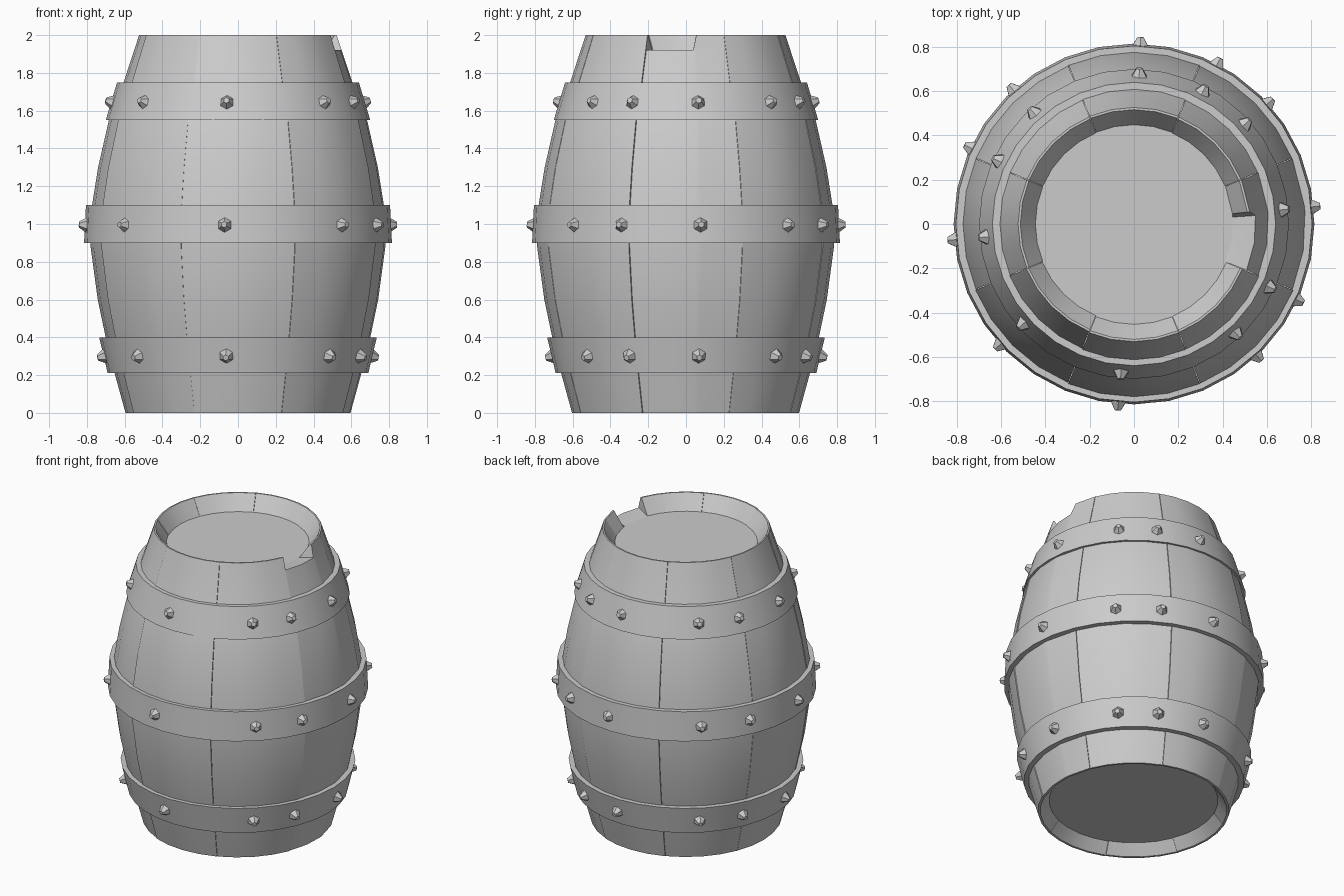
import bpy, bmesh, math, random
from mathutils import Vector, Matrix

if "Cube" in bpy.data.objects:
    bpy.data.objects.remove(bpy.data.objects["Cube"])

random.seed(4)


def finish(name, bm, angle=40):
    bmesh.ops.recalc_face_normals(bm, faces=bm.faces)
    me = bpy.data.meshes.new(name)
    bm.to_mesh(me)
    bm.free()
    ob = bpy.data.objects.new(name, me)
    bpy.context.collection.objects.link(ob)
    bpy.ops.object.select_all(action='DESELECT')
    ob.select_set(True)
    bpy.context.view_layer.objects.active = ob
    bpy.ops.object.shade_smooth_by_angle(angle=math.radians(angle))
    return ob


def sweep(bm, rings, closed):
    """Bridge a list of closed cross-sections, each a list of points."""
    vs = [[bm.verts.new(p) for p in ring] for ring in rings]
    n, m = len(vs), len(vs[0])
    for i in range(n if closed else n - 1):
        a, b = vs[i], vs[(i + 1) % n]
        for j in range(m):
            k = (j + 1) % m
            bm.faces.new((a[j], a[k], b[k], b[j]))
    if not closed:
        bm.faces.new(vs[0])
        bm.faces.new(vs[-1])


def polar(r, deg, z):
    a = math.radians(deg)
    return (r * math.cos(a), r * math.sin(a), z)


# Stave cross-section: outside going up, then the bevelled inside going down
outer = [(.60, 0), (.655, .2), (.705, .4), (.747, .6), (.785, .88), (.785, 1.0),
         (.777, 1.1), (.745, 1.3), (.688, 1.55), (.61, 1.75), (.528, 2.0)]
inner = [(.518, 2.0), (.45, 1.9), (.50, 1.75), (.68, 1.3), (.70, 1.0),
         (.68, .7), (.56, .2), (.53, .07), (.585, 0)]

# Eight curved staves; the one on +x has a broken top
for i in range(8):
    steps = [-22.4, -11.2, 0, 11.2, 22.4] if i else [-22.4, -9, 4, 6, 22.4]
    off = random.uniform(-.005, .004)
    rings = []
    for d in steps:
        low = i == 0 and d < 5
        ring = []
        for r, z in outer + inner:
            if low and z == 2.0:
                r, z = r + .025, 1.92
            ring.append(polar(r + off, i * 45 + d, z))
        rings.append(ring)
    bm = bmesh.new()
    sweep(bm, rings, False)
    finish(f"stave_{i + 1}", bm)

# Recessed lid and base
for name, r, z in (("lid", .465, 1.885), ("base", .545, .085)):
    bm = bmesh.new()
    bmesh.ops.create_cone(bm, cap_ends=True, segments=20, radius1=r, radius2=r,
                          depth=.03, matrix=Matrix.Translation((0, 0, z)))
    finish(name, bm)

# Tapered metal hoops with pointed hexagonal rivets
rivet_angles = [5.5, -25, -47, 88, 62.5, 42, 185, 155, 132, -95, -138]
hoops = [("lower", .21, .69, .40, .735),
         ("middle", .90, .815, 1.10, .805),
         ("upper", 1.55, .70, 1.75, .64)]
for name, z0, r0, z1, r1 in hoops:
    bm = bmesh.new()
    section = [(r0, z0), (r1, z1), (r1 - .06, z1), (r0 - .06, z0)]
    sweep(bm, [[polar(r, s * 11.25, z) for r, z in section] for s in range(32)], True)
    finish(name + "_hoop", bm)

    bm = bmesh.new()
    zm, rm = (z0 + z1) / 2 - .005, (r0 + r1) / 2
    for a in rivet_angles:
        n = Vector(polar(z1 - z0, a, r0 - r1)).normalized()
        m = Matrix.Translation(Vector(polar(rm, a, zm)) + n * .01) @ n.to_track_quat('Z', 'Y').to_matrix().to_4x4()
        bmesh.ops.create_cone(bm, cap_ends=True, segments=6, radius1=.046,
                              radius2=.016, depth=.05, matrix=m)
    finish(name + "_rivets", bm, 30)
